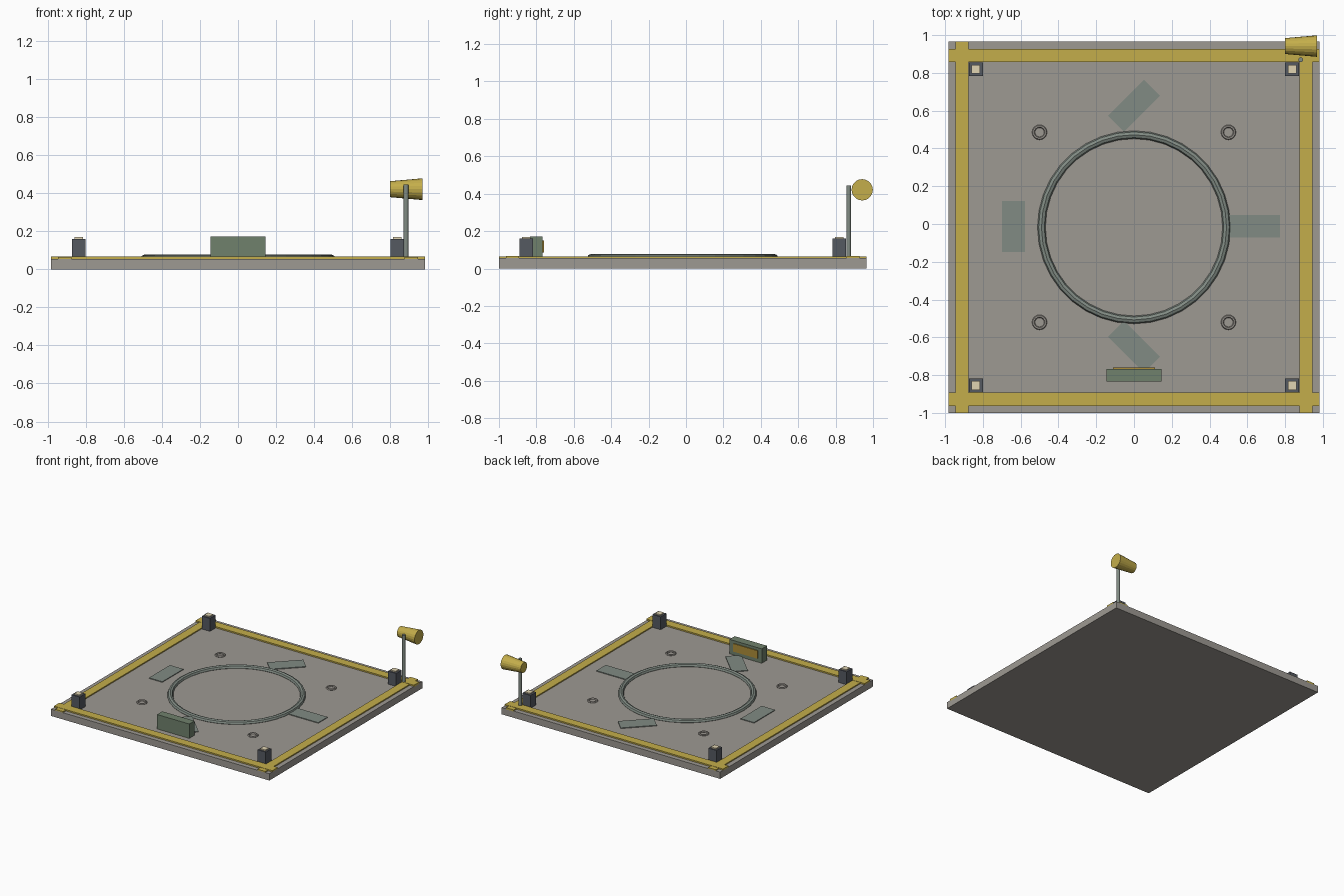
import bpy
from math import radians, cos, sin, pi

if "Cube" in bpy.data.objects:
    bpy.data.objects.remove(bpy.data.objects["Cube"])

CY = -0.0175   # pad centre in y
TOP = 0.055    # slab top


def material(name, rgb):
    m = bpy.data.materials.new(name)
    m.diffuse_color = (*rgb, 1)
    m.use_nodes = True
    m.node_tree.nodes["Principled BSDF"].inputs["Base Color"].default_value = m.diffuse_color
    return m


concrete = material("concrete", (0.34, 0.32, 0.29))
yellow = material("yellow_paint", (0.55, 0.42, 0.07))
amber = material("amber_screen", (0.42, 0.27, 0.04))
sage = material("sage_metal", (0.22, 0.26, 0.23))
green = material("green_metal", (0.16, 0.22, 0.15))
dark = material("dark_metal", (0.09, 0.10, 0.12))
cream = material("cream_light", (0.75, 0.66, 0.45))


def finish(name, mat):
    ob = bpy.context.object
    ob.name = name
    ob.data.materials.append(mat)
    return ob


def box(name, x, y, z0, z1, sx, sy, mat, angle=0):
    bpy.ops.mesh.primitive_cube_add(size=1, location=(x, y, (z0 + z1) / 2),
                                    rotation=(0, 0, angle))
    bpy.context.object.scale = (sx, sy, z1 - z0)
    bpy.ops.object.transform_apply(location=False, rotation=False, scale=True)
    return finish(name, mat)


def torus(name, x, y, z, major, minor, segs, sides, mat):
    bpy.ops.mesh.primitive_torus_add(location=(x, y, z), major_radius=major,
                                     minor_radius=minor, major_segments=segs,
                                     minor_segments=sides)
    return finish(name, mat)


# Base slab
box("pad_slab", 0, CY, 0, TOP, 1.965, 1.965, concrete)

# Painted border strips, crossing at the corners
for s, side, end in ((-1, "left", "front"), (1, "right", "back")):
    box(f"border_strip_{side}", s * 0.91, CY, TOP - 0.005, 0.064, 0.07, 1.965, yellow)
    box(f"border_strip_{end}", 0, CY + s * 0.91, TOP - 0.005, 0.066, 1.965, 0.07, yellow)

# Landing circle
torus("landing_ring", 0, CY, 0.057, 0.49, 0.021, 36, 8, sage)

# Corner lamps and tie-down rings
for sx in (-1, 1):
    for sy in (-1, 1):
        x, y = sx * 0.837, CY + sy * 0.837
        box("lamp_post", x, y, TOP - 0.005, 0.16, 0.073, 0.073, dark)
        box("lamp_light", x, y, 0.155, 0.169, 0.046, 0.046, cream)
        torus("tie_down_ring", sx * 0.5, CY + sy * 0.503, TOP + 0.002,
              0.032, 0.008, 16, 6, concrete)

# Marker plates around the circle, each turned half of its position angle
for k in range(4):
    a = k * pi / 2
    box("marker_plate", 0.638 * cos(a), CY + 0.005 + 0.638 * sin(a), TOP - 0.004, 0.061,
        0.27, 0.12, sage, a / 2)

# Control console with its screen facing the circle
box("control_console", 0, -0.8, TOP - 0.005, 0.172, 0.29, 0.067, green)
box("console_screen", 0, -0.766, 0.085, 0.15, 0.22, 0.012, amber)

# Windsock on its pole
bpy.ops.mesh.primitive_cylinder_add(vertices=12, radius=0.013, depth=0.39,
                                    location=(0.883, 0.87, 0.25))
finish("windsock_pole", sage)
bpy.ops.object.shade_smooth_by_angle(angle=radians(35))
bpy.ops.mesh.primitive_cone_add(vertices=20, radius1=0.042, radius2=0.057, depth=0.17,
                                location=(0.884, 0.942, 0.421),
                                rotation=(0, pi / 2, 0))
finish("windsock", yellow)
